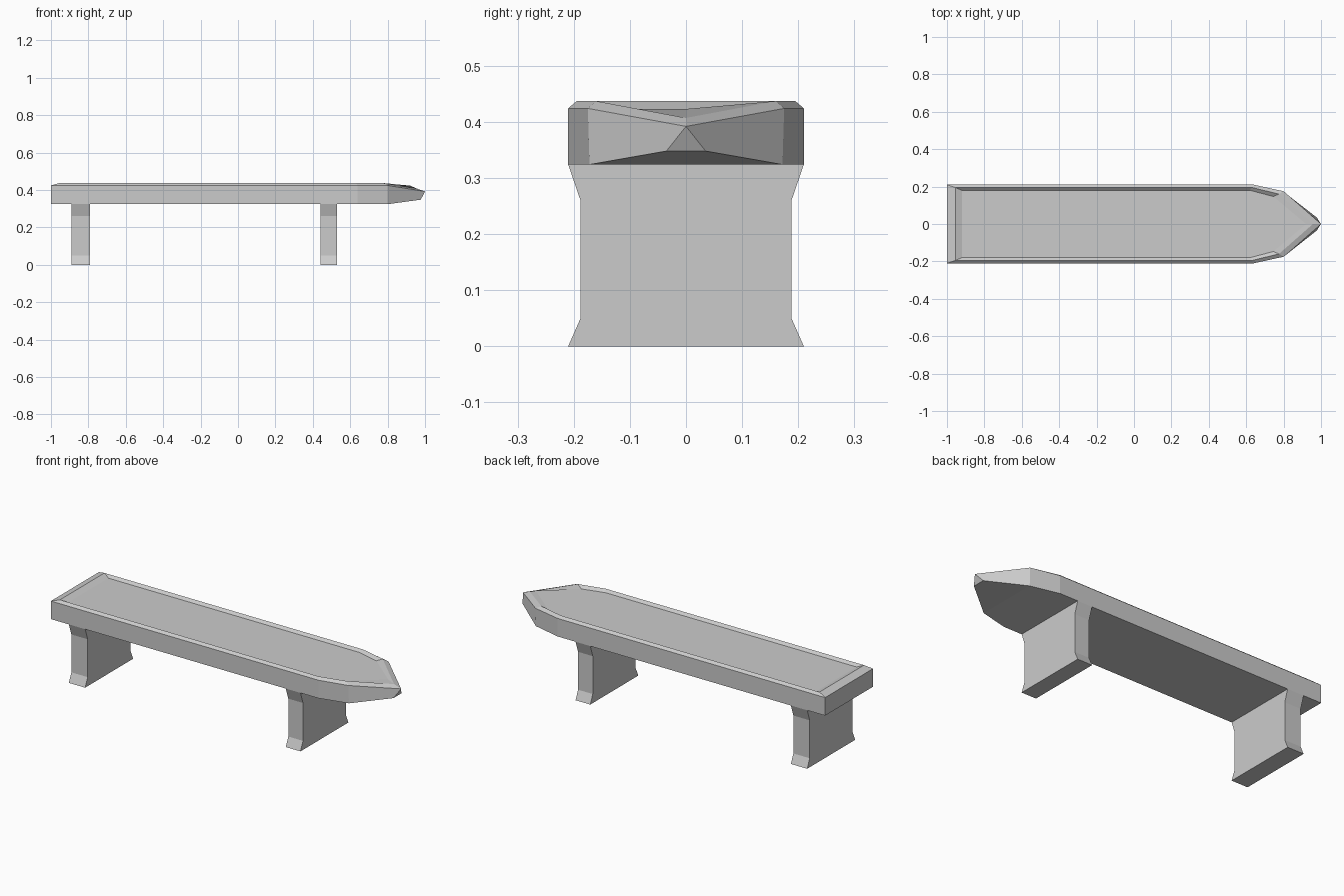
import bpy
import bmesh

if "Cube" in bpy.data.objects:
    bpy.data.objects.remove(bpy.data.objects["Cube"])


def finish(name, bm):
    bmesh.ops.remove_doubles(bm, verts=bm.verts, dist=0.0005)
    bmesh.ops.recalc_face_normals(bm, faces=bm.faces)
    mesh = bpy.data.meshes.new(name)
    bm.to_mesh(mesh)
    bm.free()
    obj = bpy.data.objects.new(name, mesh)
    bpy.context.collection.objects.link(obj)
    return obj


def mirrored_ring(bm, half):
    points = half + [(x, -y, z) for x, y, z in reversed(half)]
    return [bm.verts.new(p) for p in points]


# Seat: half outlines from back corner to pointed tip, stacked bottom to top
bottom = [(-1, .21, .324), (.64, .21, .324), (.80, .172, .324), (.977, .035, .348)]
edge = [(-1, .21, .424), (.64, .21, .424), (.80, .175, .424), (1, 0, .392)]
rim = [(-.955, .195, .437), (.63, .195, .437), (.775, .16, .437), (.957, 0, .407)]
panel = [(-.92, .18, .423), (.62, .18, .423), (.745, .147, .423), (.92, 0, .423)]

bm = bmesh.new()
rings = [mirrored_ring(bm, half) for half in (bottom, edge, rim, panel)]
for low, high in zip(rings, rings[1:]):
    for i in range(8):
        j = (i + 1) % 8
        bm.faces.new((low[i], low[j], high[j], high[i]))
b = rings[0]
bm.faces.new([b[i] for i in (0, 1, 2, 5, 6, 7)])   # flat underside
bm.faces.new(b[2:6])                               # rising nose underside
bm.faces.new(rings[3])                             # recessed top panel
finish("seat", bm)


# Legs: waisted slab profile in y/z, extruded along x
leg_half = [(.21, 0), (.188, .05), (.188, .26), (.21, .324)]


def add_leg(name, x0, x1):
    bm = bmesh.new()
    ring = mirrored_ring(bm, [(x0, y, z) for y, z in leg_half])
    face = bm.faces.new(ring)
    ext = bmesh.ops.extrude_face_region(bm, geom=[face], use_keep_orig=True)
    verts = [g for g in ext["geom"] if isinstance(g, bmesh.types.BMVert)]
    bmesh.ops.translate(bm, verts=verts, vec=(x1 - x0, 0, 0))
    finish(name, bm)


add_leg("back_leg", -.89, -.79)
add_leg("front_leg", .44, .53)
